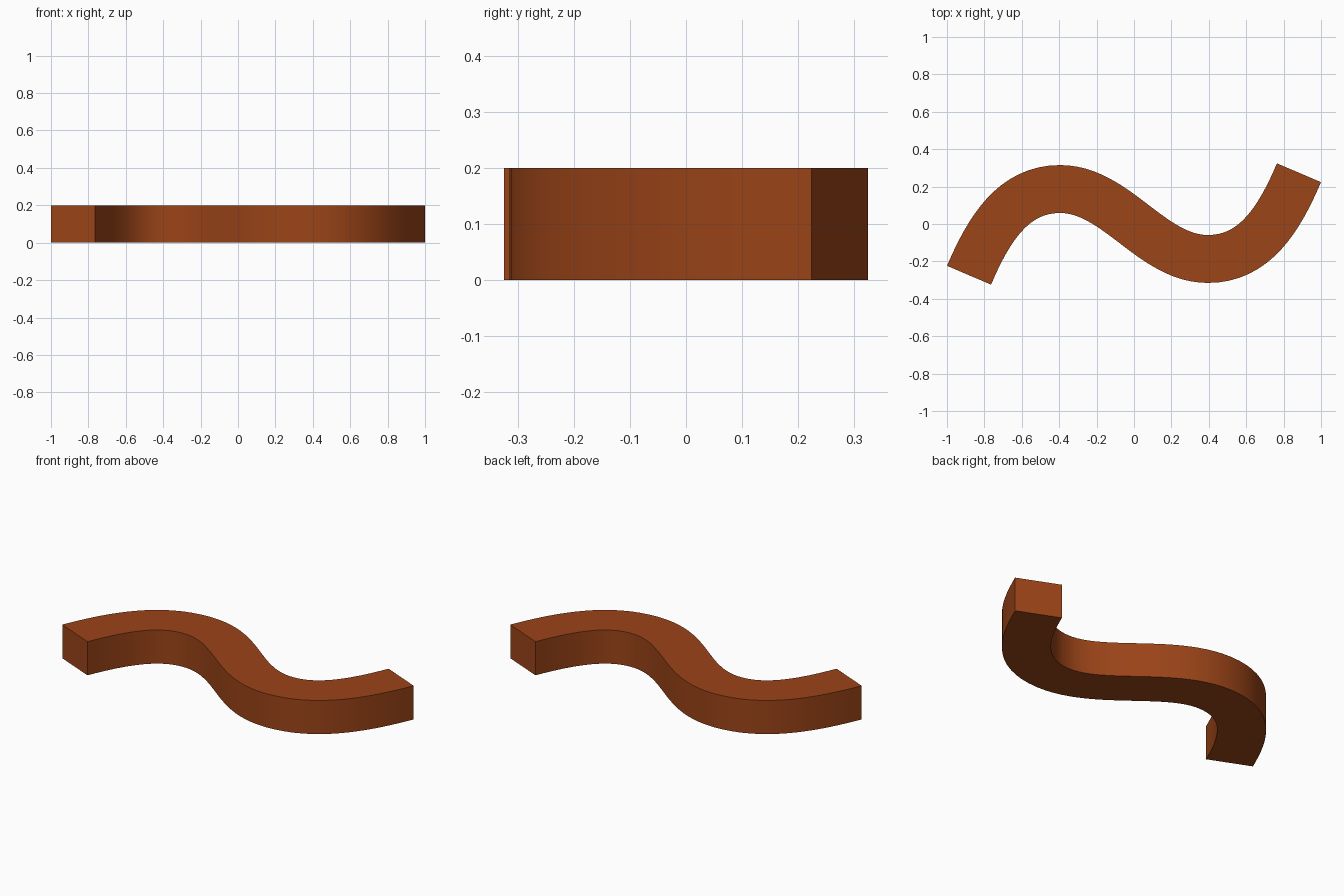
import bpy, bmesh
from mathutils import Vector
from mathutils.geometry import interpolate_bezier

if "Cube" in bpy.data.objects:
    bpy.data.objects.remove(bpy.data.objects["Cube"])

HALF_W, HEIGHT = 0.128, 0.2

# Centre line: first bend plus half the crossing; the rest by 180 degree symmetry
start = Vector((-0.882, -0.274))
crest = Vector((-0.395, 0.187))
trough = -crest
end_dir = Vector((0.392, 0.92))
level = Vector((1, 0))
bend = interpolate_bezier(start, start + end_dir * 0.27, crest - level * 0.25, crest, 17)
cross = interpolate_bezier(crest, crest + level * 0.3, trough - level * 0.3, trough, 25)
path = [Vector(p[:2]) for p in bend[:-1] + cross]
path += [-p for p in reversed(path[:16])]

# Sweep a rectangular section along the centre line
bm = bmesh.new()
rings = []
for i, p in enumerate(path):
    if i == 0 or i == len(path) - 1:
        t = end_dir.normalized()
    else:
        t = (path[i + 1] - path[i - 1]).normalized()
    n = Vector((-t.y, t.x)) * HALF_W
    a, b = p + n, p - n
    rings.append([bm.verts.new((q.x, q.y, z))
                  for q, z in ((a, 0), (b, 0), (b, HEIGHT), (a, HEIGHT))])
for r, s in zip(rings, rings[1:]):
    for k in range(4):
        j = (k + 1) % 4
        bm.faces.new((r[k], r[j], s[j], s[k]))
bm.faces.new(rings[0])
bm.faces.new(rings[-1])
bmesh.ops.recalc_face_normals(bm, faces=bm.faces)

mesh = bpy.data.meshes.new("wavy_bar")
bm.to_mesh(mesh)
bm.free()
bar = bpy.data.objects.new("wavy_bar", mesh)
bpy.context.collection.objects.link(bar)

# Rust brown finish
mat = bpy.data.materials.new("rust_brown")
mat.diffuse_color = (0.33, 0.058, 0.009, 1)
mat.use_nodes = True
mat.node_tree.nodes["Principled BSDF"].inputs["Base Color"].default_value = mat.diffuse_color
mesh.materials.append(mat)

bpy.context.view_layer.objects.active = bar
bar.select_set(True)
bpy.ops.object.shade_smooth_by_angle(angle=0.6)
